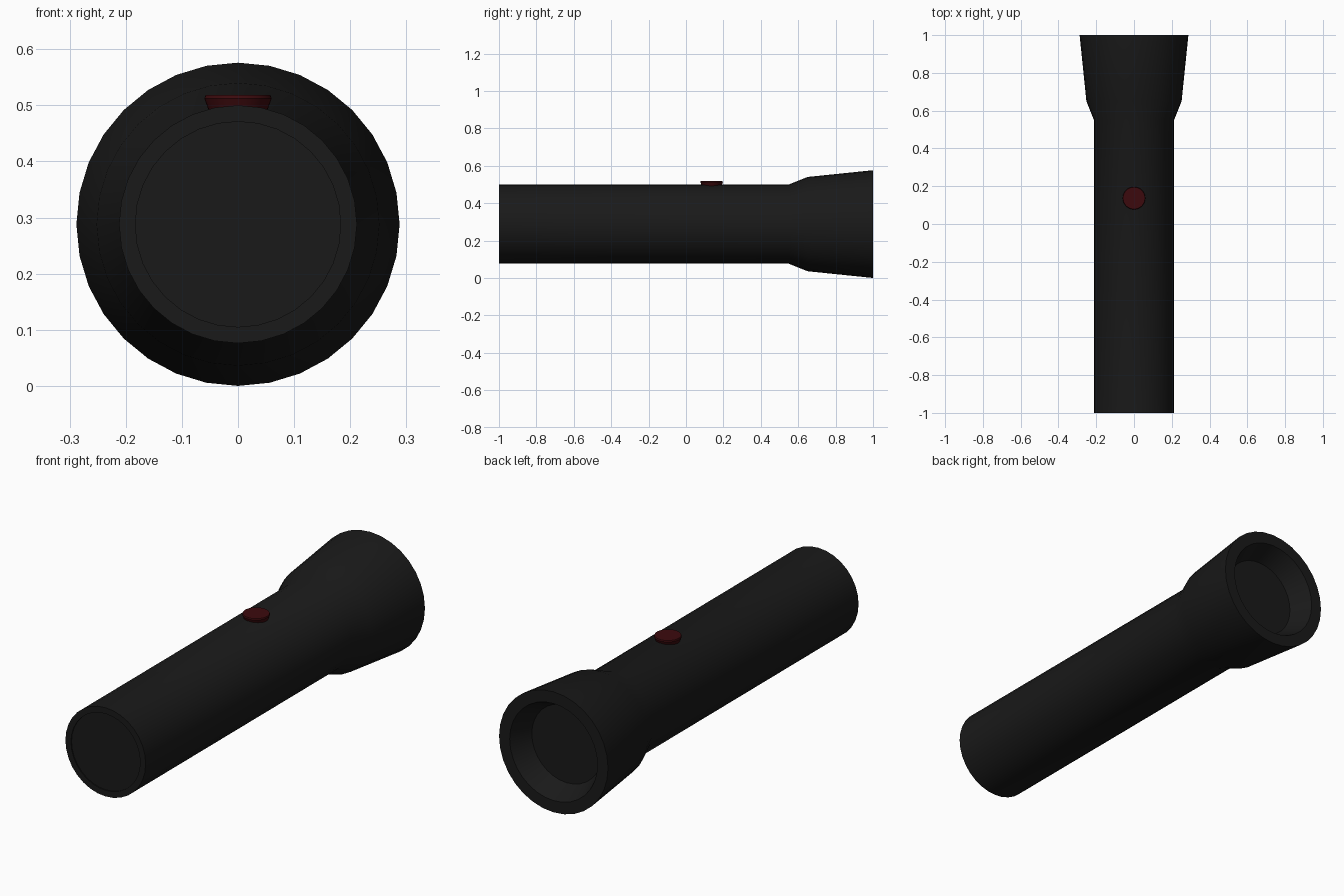
import bpy, bmesh, math

if "Cube" in bpy.data.objects:
    bpy.data.objects.remove(bpy.data.objects["Cube"])

SIDES = 32
AXIS_Z = 0.288


def material(name, rgb):
    m = bpy.data.materials.new(name)
    m.diffuse_color = (*rgb, 1)
    m.use_nodes = True
    m.node_tree.nodes["Principled BSDF"].inputs["Base Color"].default_value = m.diffuse_color
    return m


def lathe(name, profile, sides, mat, location, along_y):
    """Revolve (radius, height) points; both ends are capped."""
    bm = bmesh.new()
    rings = []
    for r, h in profile:
        ring = []
        for i in range(sides):
            a = 2 * math.pi * i / sides
            c, s = r * math.cos(a), r * math.sin(a)
            ring.append(bm.verts.new((c, h, s) if along_y else (c, s, h)))
        rings.append(ring)
    for lo, hi in zip(rings, rings[1:]):
        for i in range(sides):
            j = (i + 1) % sides
            bm.faces.new((lo[i], lo[j], hi[j], hi[i]))
    bm.faces.new(rings[0])
    bm.faces.new(rings[-1])
    bmesh.ops.recalc_face_normals(bm, faces=bm.faces)
    mesh = bpy.data.meshes.new(name)
    bm.to_mesh(mesh)
    bm.free()
    mesh.materials.append(mat)
    ob = bpy.data.objects.new(name, mesh)
    ob.location = location
    bpy.context.collection.objects.link(ob)
    bpy.context.view_layer.objects.active = ob
    ob.select_set(True)
    bpy.ops.object.shade_smooth_by_angle(angle=math.radians(30))
    ob.select_set(False)
    return ob


black = material("black_casing", (0.01, 0.01, 0.01))
red = material("red_switch", (0.045, 0.003, 0.004))

# Casing: shallow tail cap recess, tube, flared head, rim and reflector cavity
casing = [
    (0.183, -0.995), (0.183, -1.0), (0.212, -1.0), (0.212, 0.55),
    (0.252, 0.65), (0.288, 1.0), (0.232, 1.0), (0.185, 0.90),
]
lathe("casing", casing, SIDES, black, (0, 0, AXIS_Z), True)

# Switch button, widening towards the top
lathe("switch_button", [(0.05, 0.485), (0.06, 0.512), (0.058, 0.518)],
      SIDES, red, (0, 0.137, 0), False)
